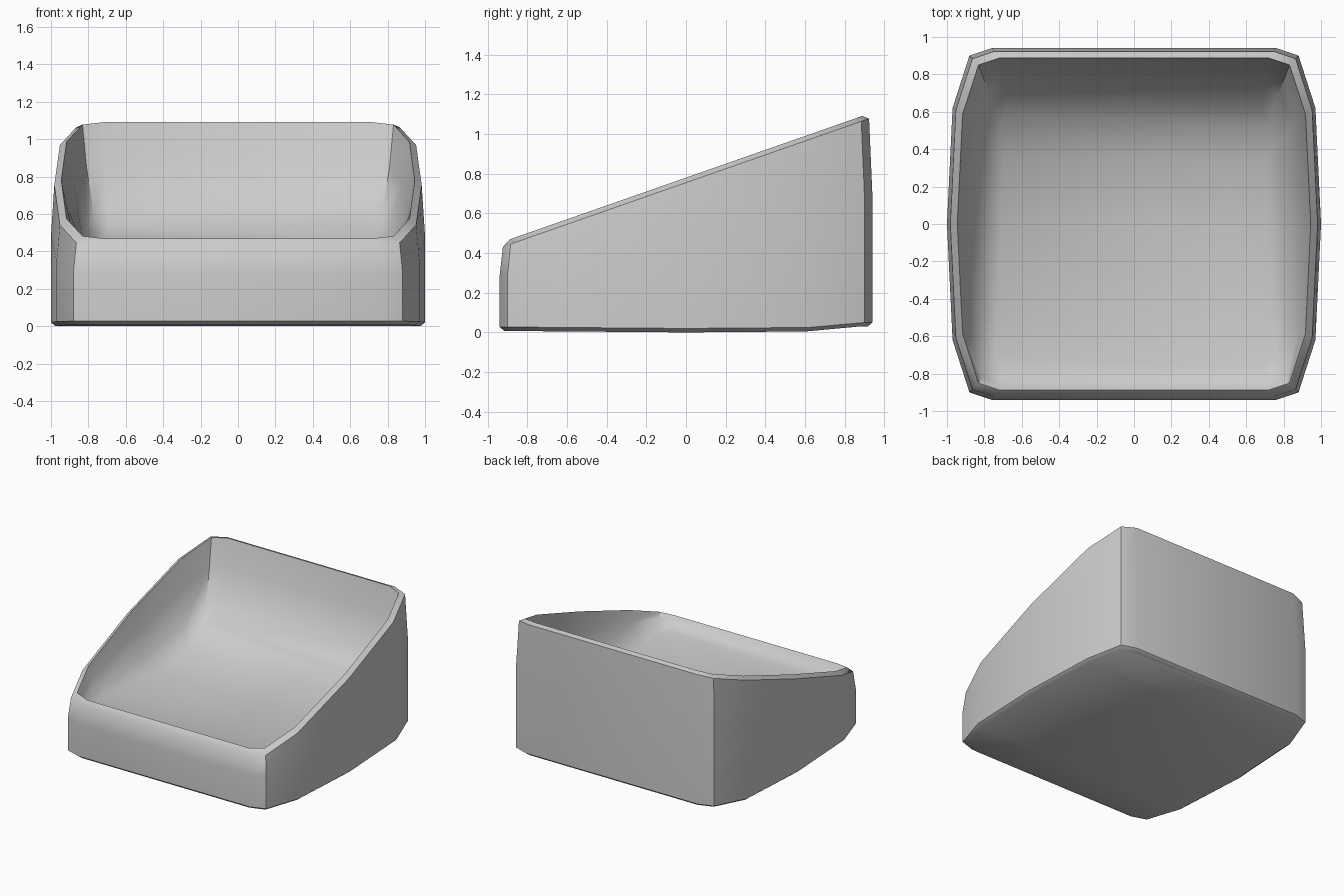
import bpy, bmesh, math

cube = bpy.data.objects.get("Cube")
if cube:
    bpy.data.objects.remove(cube, do_unlink=True)

# Half outlines, listed from the front to the back
OUTLINE = [(.76, -.94), (.88, -.90), (.97, -.62), (1, 0), (.97, .62), (.88, .90), (.76, .94)]
SEAT = [(.70, -.77, .39), (.74, -.70, .385), (.73, -.50, .36), (.71, 0, .35),
        (.70, .36, .40), (.71, .53, .48), (.69, .60, .54)]


def rim_height(y):
    return .78 + .35 * y


def outer_ring(scale, height):
    return [(x * scale, y * scale, height(y * scale)) for x, y in OUTLINE]


def blend(a, b, across, up):
    """Ring between two rings, with separate weights across and up."""
    return [tuple(p + (q - p) * w for p, q, w in zip(u, v, (across, across, up)))
            for u, v in zip(a, b)]


def back_lift(y):
    return .03 if y > .8 else .008 * abs(y)


rim = outer_ring(.945, rim_height)
rings = [
    outer_ring(.975, back_lift),                             # underside edge
    outer_ring(1, lambda y: .02 + back_lift(y)),             # base of the walls
    outer_ring(1, lambda y: rim_height(y) * .62),            # wall middle
    outer_ring(.982, lambda y: rim_height(y) - .025),        # outer rim edge
    rim,                                                     # inner rim edge
    blend(SEAT, rim, .82, .62),                              # inner wall
    blend(SEAT, rim, .50, .20),                              # curve into the seat
    SEAT,
]

bm = bmesh.new()
loops = []
for ring in rings:
    right = [bm.verts.new(p) for p in ring]
    left = [bm.verts.new((-x, y, z)) for x, y, z in ring]
    loops.append(right + left[::-1])

# Walls between neighbouring rings
for low, high in zip(loops, loops[1:]):
    n = len(low)
    for i in range(n):
        j = (i + 1) % n
        bm.faces.new((low[i], low[j], high[j], high[i]))

# Underside and seat, bridged from side to side
for loop in (loops[0], loops[-1]):
    for i in range(len(OUTLINE) - 1):
        bm.faces.new((loop[i], loop[i + 1], loop[-2 - i], loop[-1 - i]))

bmesh.ops.recalc_face_normals(bm, faces=bm.faces)
mesh = bpy.data.meshes.new("seat_shell")
bm.to_mesh(mesh)
bm.free()

shell = bpy.data.objects.new("seat_shell", mesh)
bpy.context.collection.objects.link(shell)

# Light grey covering
grey = bpy.data.materials.new("light_grey")
grey.use_nodes = True
colour = (.6, .6, .6, 1)
grey.diffuse_color = colour
grey.node_tree.nodes["Principled BSDF"].inputs["Base Color"].default_value = colour
mesh.materials.append(grey)

bpy.ops.object.select_all(action='DESELECT')
shell.select_set(True)
bpy.context.view_layer.objects.active = shell
bpy.ops.object.shade_smooth_by_angle(angle=math.radians(40))
